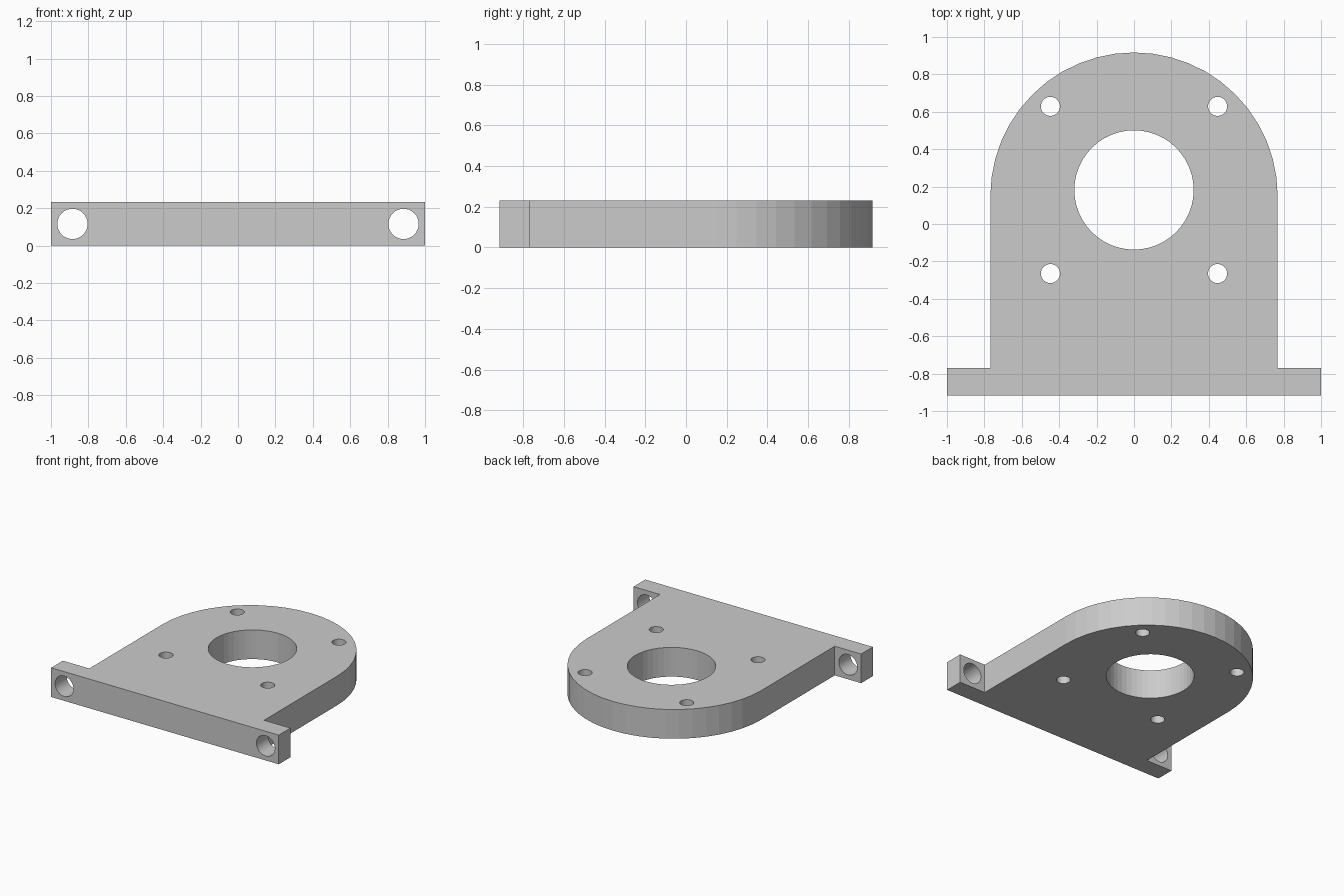
import bpy, bmesh
from math import sin, cos, pi

if "Cube" in bpy.data.objects:
    bpy.data.objects.remove(bpy.data.objects["Cube"])

H = 0.232                      # plate thickness
W, TOP, BOTTOM = 0.768, 0.917, -0.917
FLANGE_Y = -0.77               # back face of the flange
HOLE_Y = 0.182                 # centre of the bore pattern


def cutter(name, loc, radius, sides, along_y=False):
    bpy.ops.mesh.primitive_cylinder_add(
        vertices=sides, radius=radius, depth=0.6, location=loc,
        rotation=(pi / 2 if along_y else 0, 0, 0))
    ob = bpy.context.object
    ob.name = name
    ob.hide_render = True
    return ob


# Plate outline: flange foot, straight sides and rounded top
arc_y = TOP - W
outline = [(-W, FLANGE_Y), (-1, FLANGE_Y), (-1, BOTTOM),
           (1, BOTTOM), (1, FLANGE_Y), (W, FLANGE_Y)]
outline += [(W * cos(pi * i / 24), arc_y + W * sin(pi * i / 24)) for i in range(25)]

bm = bmesh.new()
face = bm.faces.new([bm.verts.new((x, y, 0)) for x, y in outline])
top = bmesh.ops.extrude_face_region(bm, geom=[face])["geom"]
bmesh.ops.translate(bm, vec=(0, 0, H),
                    verts=[v for v in top if isinstance(v, bmesh.types.BMVert)])
bmesh.ops.recalc_face_normals(bm, faces=bm.faces)
mesh = bpy.data.meshes.new("mounting_plate")
bm.to_mesh(mesh)
bm.free()
plate = bpy.data.objects.new("mounting_plate", mesh)
bpy.context.collection.objects.link(plate)

# Central bore, four bolt holes and two flange holes
cutters = [cutter("bore_cutter", (0, HOLE_Y, H / 2), 0.319, 48)]
for sx in (-1, 1):
    for sy in (-1, 1):
        cutters.append(cutter("bolt_cutter", (sx * 0.447, HOLE_Y + sy * 0.447, H / 2), 0.051, 32))
    cutters.append(cutter("flange_cutter", (sx * 0.885, -0.85, H / 2), 0.081, 32, True))

for c in cutters:
    mod = plate.modifiers.new(c.name, 'BOOLEAN')
    mod.operation = 'DIFFERENCE'
    mod.solver = 'EXACT'
    mod.object = c

# Bake the holes and remove the cutters
bpy.ops.object.select_all(action='DESELECT')
bpy.context.view_layer.objects.active = plate
plate.select_set(True)
for mod in list(plate.modifiers):
    bpy.ops.object.modifier_apply(modifier=mod.name)
for c in cutters:
    bpy.data.objects.remove(c, do_unlink=True)
